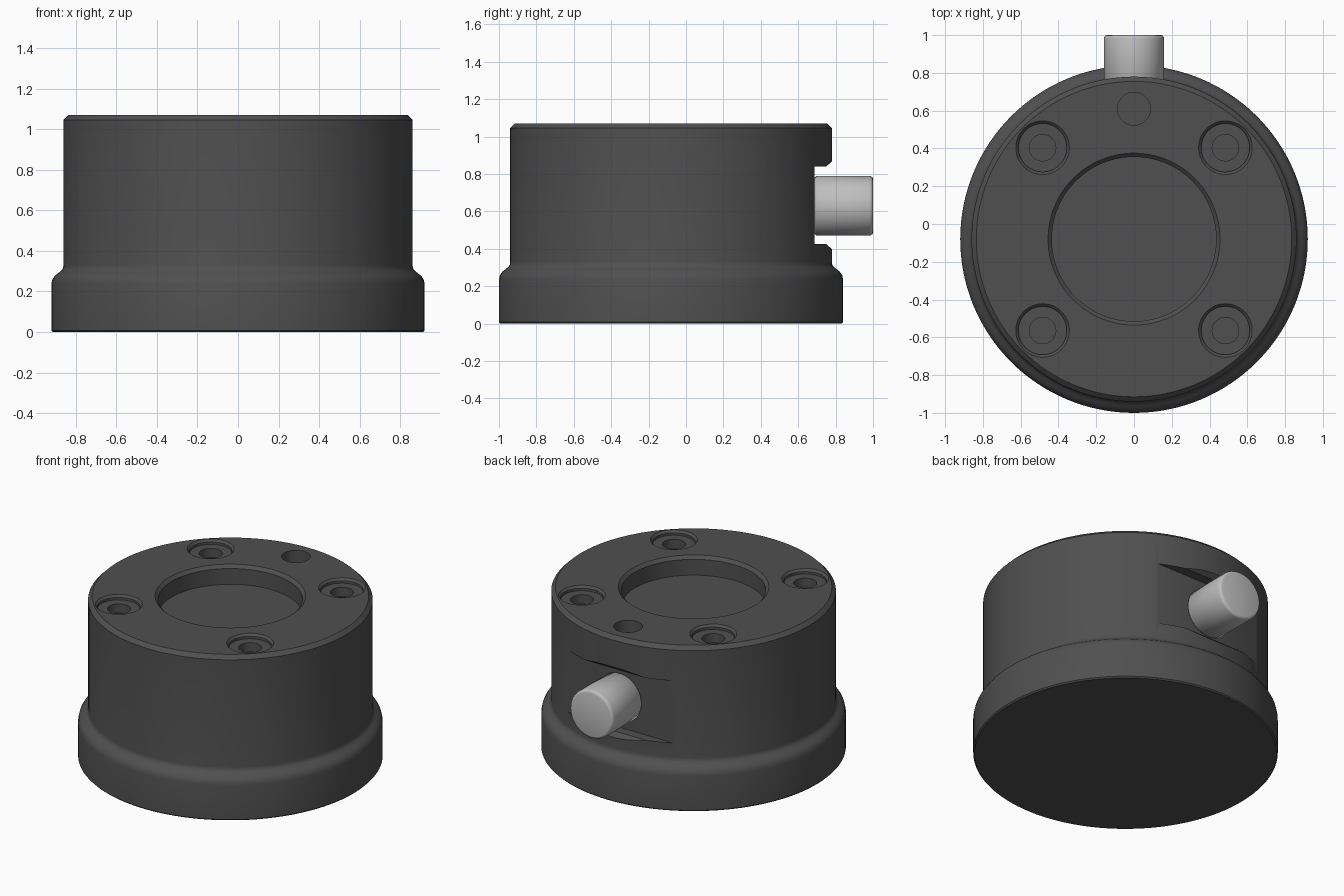
import bpy, bmesh
from math import pi, radians
from mathutils import Matrix

cube = bpy.data.objects.get("Cube")
if cube:
    bpy.data.objects.remove(cube, do_unlink=True)

AXIS_Y = -0.08   # housing axis
TOP = 1.07


def material(name, value):
    mat = bpy.data.materials.new(name)
    mat.use_nodes = True
    colour = (value, value, value, 1)
    mat.diffuse_color = colour
    mat.node_tree.nodes["Principled BSDF"].inputs["Base Color"].default_value = colour
    return mat


dark = material("dark grey", 0.08)
silver = material("light grey", 0.52)


def to_object(name, bm, mat):
    bmesh.ops.recalc_face_normals(bm, faces=bm.faces)
    mesh = bpy.data.meshes.new(name)
    bm.to_mesh(mesh)
    bm.free()
    mesh.materials.append(mat)
    ob = bpy.data.objects.new(name, mesh)
    bpy.context.collection.objects.link(ob)
    return ob


def revolve(name, profile, steps, mat, matrix):
    """Closed solid turned about z from (radius, z) points that start and end on the axis."""
    bm = bmesh.new()
    verts = [bm.verts.new((r, 0, z)) for r, z in profile]
    edges = [bm.edges.new(pair) for pair in zip(verts, verts[1:])]
    bmesh.ops.spin(bm, geom=verts + edges, cent=(0, 0, 0), axis=(0, 0, 1),
                   angle=2 * pi, steps=steps)
    bmesh.ops.remove_doubles(bm, verts=bm.verts, dist=1e-5)
    bmesh.ops.transform(bm, matrix=matrix, verts=bm.verts)
    return to_object(name, bm, mat)


def cut(target, cutter):
    bpy.context.view_layer.objects.active = target
    mod = target.modifiers.new("cut", "BOOLEAN")
    mod.operation = "DIFFERENCE"
    mod.solver = "EXACT"
    mod.object = cutter
    bpy.ops.object.modifier_apply(modifier=mod.name)
    bpy.data.objects.remove(cutter, do_unlink=True)


def smooth(ob, angle):
    bpy.ops.object.select_all(action="DESELECT")
    ob.select_set(True)
    bpy.context.view_layer.objects.active = ob
    bpy.ops.object.shade_smooth_by_angle(angle=radians(angle))


# Housing: flanged foot, rounded shoulder, drum and shallow round recess
foot = [(0, 0), (0.912, 0), (0.92, 0.008), (0.92, 0.235)]
shoulder = [(0.915, 0.258), (0.903, 0.277), (0.885, 0.291),
            (0.87, 0.303), (0.862, 0.315), (0.86, 0.33)]
drum = [(0.86, TOP - 0.025), (0.835, TOP)]
recess = [(0.455, TOP), (0.435, TOP - 0.02), (0.435, 0.945), (0, 0.945)]
housing = revolve("housing", foot + shoulder + drum + recess, 128, dark,
                  Matrix.Translation((0, AXIS_Y, 0)))

# Counterbored screw holes
bore = [(0, TOP - 0.09), (0.07, TOP - 0.09), (0.07, TOP - 0.03), (0.128, TOP - 0.03),
        (0.128, TOP - 0.014), (0.142, TOP), (0.142, 1.2), (0, 1.2)]
for sx in (-1, 1):
    for sy in (-1, 1):
        place = Matrix.Translation((sx * 0.484, AXIS_Y + sy * 0.484, 0))
        cut(housing, revolve("bore_cutter", bore, 48, dark, place))

# Plain locating hole near the back
pin = [(0, TOP - 0.08), (0.087, TOP - 0.08), (0.087, 1.2), (0, 1.2)]
cut(housing, revolve("pin_cutter", pin, 48, dark, Matrix.Translation((0, 0.61, 0))))

# Flat on the back with flared upper and lower edges
section = [(0.688, 0.425), (0.75, 0.425), (0.80, 0.38),
           (0.80, 0.885), (0.75, 0.84), (0.688, 0.84)]
bm = bmesh.new()
face = bm.faces.new([bm.verts.new((-0.6, y, z)) for y, z in section])
swept = bmesh.ops.extrude_face_region(bm, geom=[face])["geom"]
bmesh.ops.translate(bm, vec=(1.2, 0, 0),
                    verts=[v for v in swept if isinstance(v, bmesh.types.BMVert)])
cut(housing, to_object("flat_cutter", bm, dark))
smooth(housing, 28)

# Connector: plug with softened rim pointing backwards
plug = [(0, 0), (0.15, 0), (0.16, 0.01), (0.16, 0.293),
        (0.158, 0.301), (0.152, 0.309), (0.143, 0.312), (0, 0.312)]
connector = revolve("cable_connector", plug, 64, silver,
                    Matrix.Translation((0, 0.688, 0.63)) @ Matrix.Rotation(-pi / 2, 4, "X"))
smooth(connector, 50)
